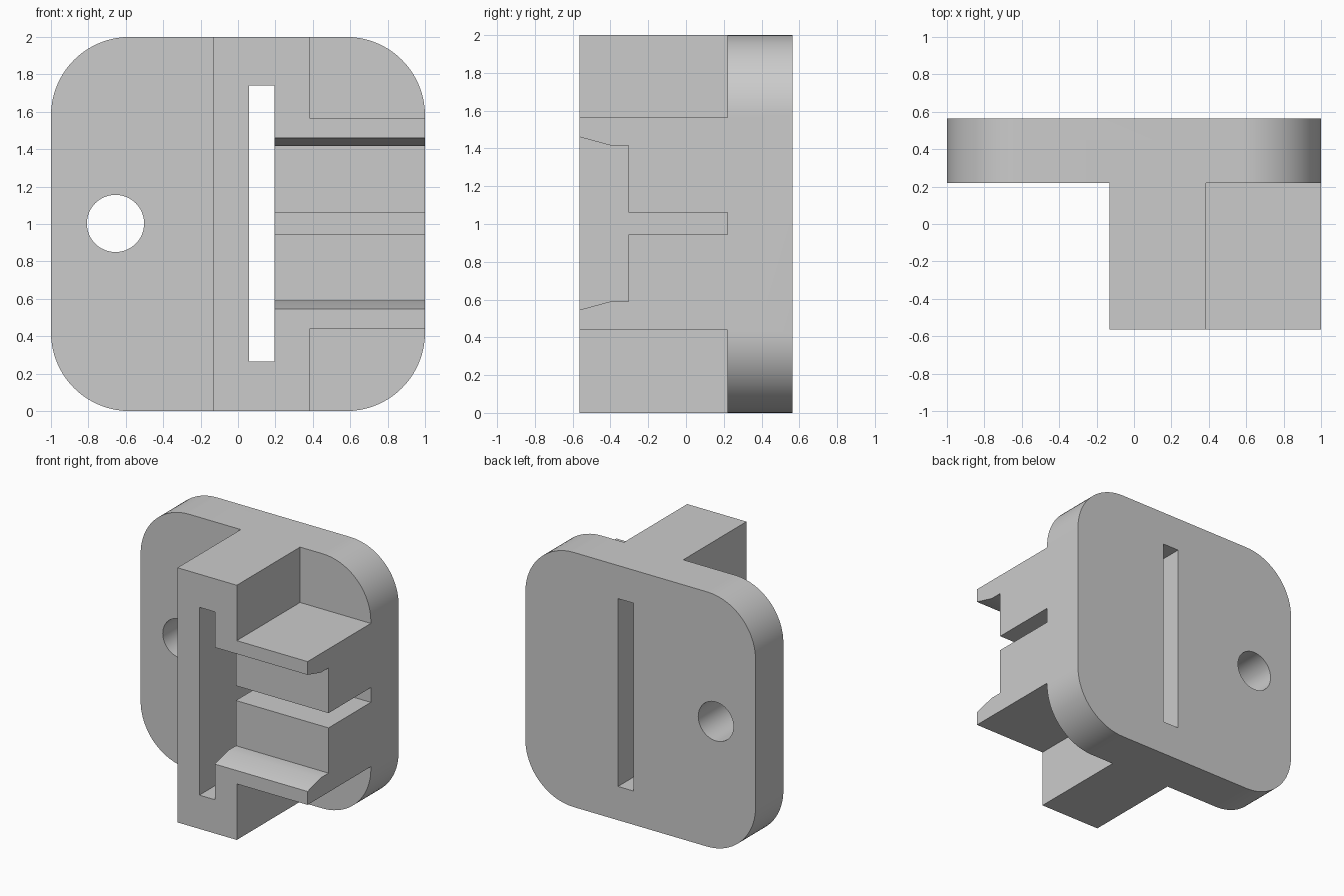
import bpy
import bmesh
import math

cube = bpy.data.objects.get("Cube")
if cube:
    bpy.data.objects.remove(cube, do_unlink=True)

FRONT, FACE, BACK = -0.565, 0.22, 0.565   # depths of the block front, plate face, plate back

grey = bpy.data.materials.new("light grey")
grey.use_nodes = True
colour = (0.6, 0.6, 0.6, 1)
grey.diffuse_color = colour
grey.node_tree.nodes["Principled BSDF"].inputs["Base Color"].default_value = colour


def prism(name, points, offset):
    """Extrude a closed loop of 3D points along an offset."""
    bm = bmesh.new()
    face = bm.faces.new([bm.verts.new(p) for p in points])
    new = bmesh.ops.extrude_face_region(bm, geom=[face])["geom"]
    moved = [v for v in new if isinstance(v, bmesh.types.BMVert)]
    bmesh.ops.translate(bm, verts=moved, vec=offset)
    bmesh.ops.recalc_face_normals(bm, faces=bm.faces)
    mesh = bpy.data.meshes.new(name)
    bm.to_mesh(mesh)
    bm.free()
    mesh.materials.append(grey)
    obj = bpy.data.objects.new(name, mesh)
    bpy.context.collection.objects.link(obj)
    return obj


def box(name, x, y, z):
    loop = [(x[0], y[0], z[0]), (x[1], y[0], z[0]), (x[1], y[0], z[1]), (x[0], y[0], z[1])]
    return prism(name, loop, (0, y[1] - y[0], 0))


def arc(cx, cz, radius, start, sweep, steps, y):
    angles = [math.radians(start + sweep * i / steps) for i in range(steps + 1)]
    return [(cx + radius * math.cos(a), y, cz + radius * math.sin(a)) for a in angles]


def combine(target, other, operation):
    """Apply a boolean and discard the helper part."""
    mod = target.modifiers.new(operation.lower(), "BOOLEAN")
    mod.operation, mod.object, mod.solver = operation, other, "EXACT"
    bpy.context.view_layer.objects.active = target
    bpy.ops.object.modifier_apply(modifier=mod.name)
    bpy.data.objects.remove(other, do_unlink=True)


# Rounded mounting plate
R = 0.42
outline = []
for k, (sx, sz) in enumerate([(1, 1), (-1, 1), (-1, -1), (1, -1)]):
    outline += arc(sx * (1 - R), 1 + sz * (1 - R), R, 90 * k, 90, 20, FACE)
bracket = prism("slotted_bracket", outline, (0, BACK - FACE, 0))

# Full height column and side arm block, sunk into the plate
combine(bracket, box("column", (-0.13, 0.385), (FRONT, 0.4), (0, 2)), "UNION")
combine(bracket, box("arm_block", (0.2, 1), (FRONT, 0.4), (0.44, 1.565)), "UNION")

# Stepped channel with flared mouth and a narrow groove, open to the side
half = [(FRONT - 0.1, 0.485), (FRONT, 0.458), (-0.4, 0.413), (-0.305, 0.413),
        (-0.305, 0.058), (FACE, 0.058)]
profile = [(y, 1.003 + h) for y, h in half] + [(y, 1.003 - h) for y, h in reversed(half)]
channel = prism("channel_cutter", [(0.15, y, z) for y, z in profile], (1, 0, 0))
combine(bracket, channel, "DIFFERENCE")

# Tall slot and round screw hole, right through
combine(bracket, box("slot_cutter", (0.06, 0.195), (-1, 1), (0.265, 1.74)), "DIFFERENCE")
hole = prism("hole_cutter", arc(-0.655, 1.003, 0.153, 0, 360, 48, -1)[:-1], (0, 2, 0))
combine(bracket, hole, "DIFFERENCE")

# Smooth the curved walls only
bracket.select_set(True)
bpy.context.view_layer.objects.active = bracket
bpy.ops.object.shade_smooth_by_angle(angle=math.radians(30))
